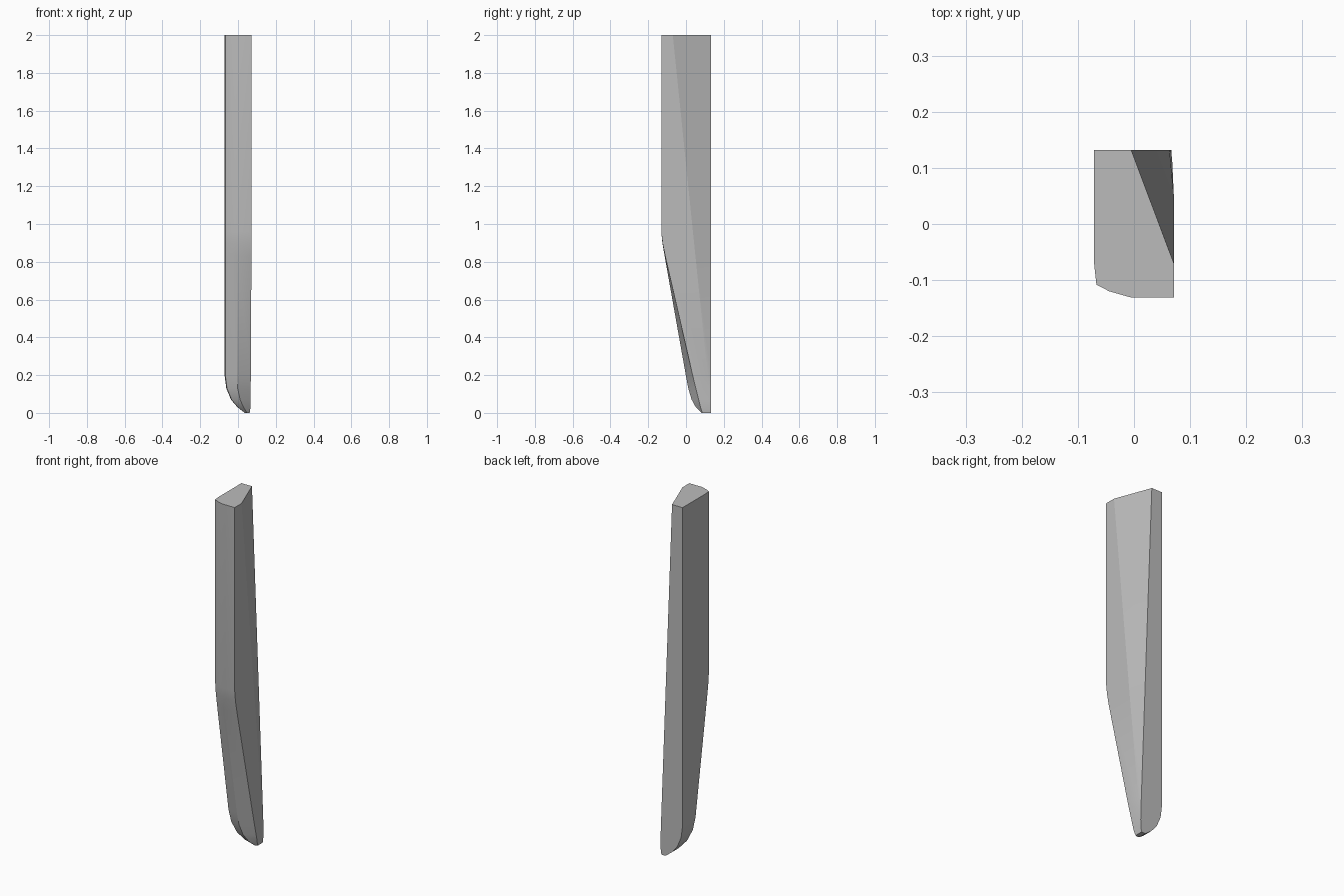
import bpy, bmesh

if "Cube" in bpy.data.objects:
    bpy.data.objects.remove(bpy.data.objects["Cube"])

BACK = 0.132   # y of the flat back
CREASE_Z = 1.98  # height over which the side cut tapers away

# Levels: height, left x, front crest y, right x, right front edge y
LEVELS = [
    (2.0, -0.071, -0.131, 0.071, -0.131),
    (0.96, -0.071, -0.131, 0.071, -0.131),
    (0.90, -0.071, -0.125, 0.071, -0.124),
    (0.83, -0.071, -0.113, 0.071, -0.110),
    (0.20, -0.071, -0.001, 0.068, 0.035),
    (0.13, -0.062, 0.012, 0.067, 0.052),
    (0.07, -0.037, 0.030, 0.067, 0.067),
    (0.03, -0.003, 0.052, 0.066, 0.077),
    (0.0, 0.036, 0.082, 0.062, 0.086),
]


def section(z, xl, yf, xr, yr):
    """Cross-section: rounded left front, flat right side, slanted right back."""
    t = min(1.0, (2.0 - z) / CREASE_Z)
    w = (xr - xl) / 0.142
    d = (BACK - yf) / 0.263
    cut_x = min(xr, -0.005 + 0.075 * t)
    cut_y = max(yr + 0.01, min(BACK - 0.002, -0.07 + 0.203 * t))
    return [
        (xl, BACK, z),
        (xl, yf + 0.060 * d, z),
        (xl + 0.004 * w, yf + 0.023 * d, z),
        (xl + 0.027 * w, yf + 0.011 * d, z),
        (xl + 0.066 * w, yf, z),
        (xr, yr, z),
        (xr, cut_y, z),
        (cut_x, BACK, z),
    ]


# Tapered blade body lofted through the sections
bm = bmesh.new()
rings = [[bm.verts.new(p) for p in section(*level)] for level in LEVELS]
for a, b in zip(rings, rings[1:]):
    for i in range(len(a)):
        j = (i + 1) % len(a)
        bm.faces.new((a[i], a[j], b[j], b[i]))
bm.faces.new(rings[0])
bm.faces.new(rings[-1])
bmesh.ops.recalc_face_normals(bm, faces=bm.faces)

mesh = bpy.data.meshes.new("blade")
bm.to_mesh(mesh)
bm.free()
blade = bpy.data.objects.new("blade", mesh)
bpy.context.collection.objects.link(blade)

# Plain grey surface
grey = bpy.data.materials.new("grey")
grey.diffuse_color = (0.5, 0.5, 0.5, 1)
grey.use_nodes = True
grey.node_tree.nodes["Principled BSDF"].inputs["Base Color"].default_value = grey.diffuse_color
mesh.materials.append(grey)

# Soft front curve, sharp corners
bpy.context.view_layer.objects.active = blade
blade.select_set(True)
bpy.ops.object.shade_smooth_by_angle(angle=0.31)
